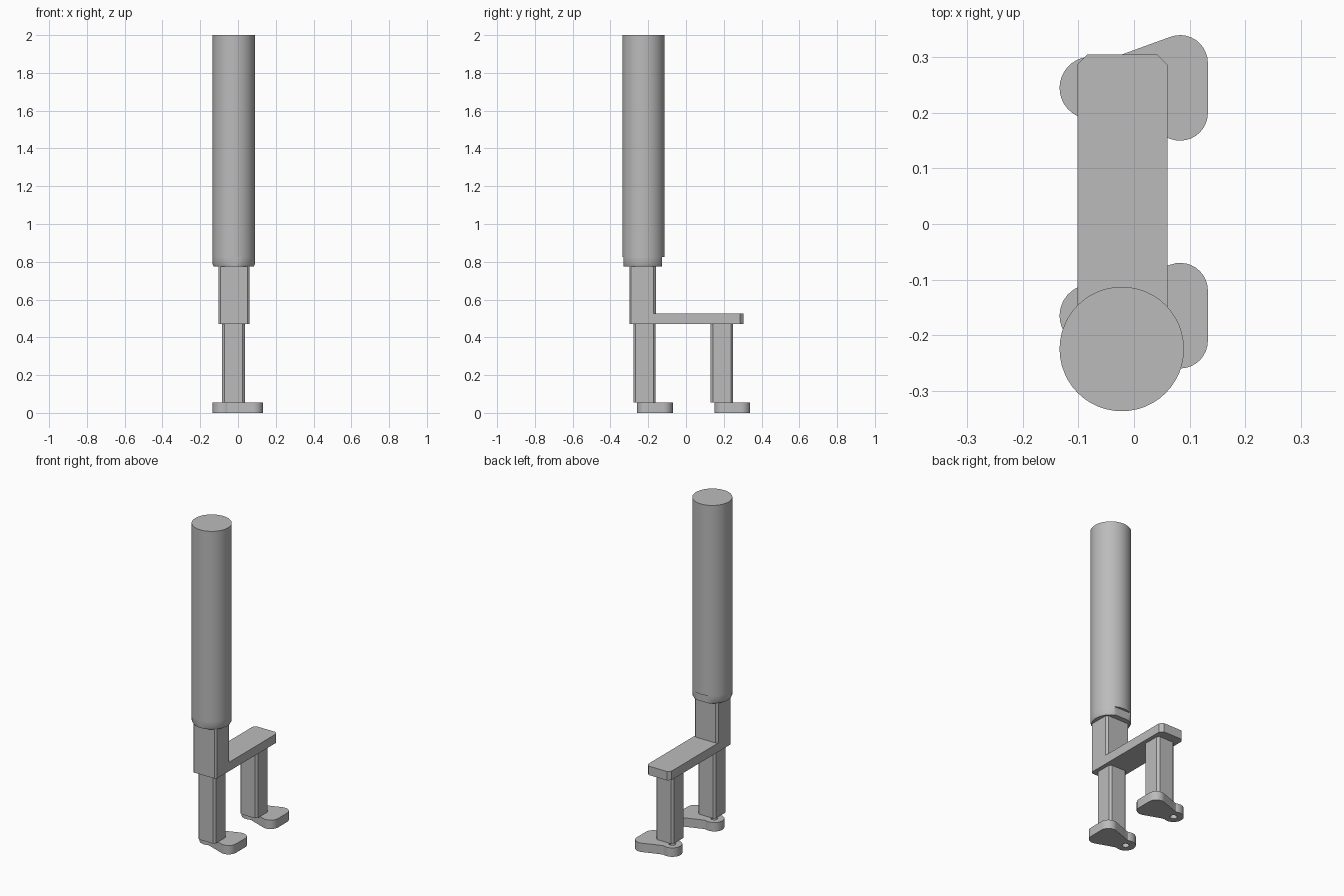
import bpy
import bmesh
from math import cos, sin, radians, tau

if "Cube" in bpy.data.objects:
    bpy.data.objects.remove(bpy.data.objects["Cube"])

GREY = (0.5, 0.5, 0.5, 1)
mat = bpy.data.materials.new("plain grey")
mat.use_nodes = True
mat.diffuse_color = GREY
mat.node_tree.nodes["Principled BSDF"].inputs["Base Color"].default_value = GREY


def finish(name, bm, smooth=False):
    bmesh.ops.recalc_face_normals(bm, faces=bm.faces)
    mesh = bpy.data.meshes.new(name)
    bm.to_mesh(mesh)
    bm.free()
    mesh.materials.append(mat)
    ob = bpy.data.objects.new(name, mesh)
    bpy.context.collection.objects.link(ob)
    if smooth:
        bpy.ops.object.select_all(action='DESELECT')
        ob.select_set(True)
        bpy.context.view_layer.objects.active = ob
        bpy.ops.object.shade_smooth_by_angle(angle=radians(30))
    return ob


def loft(name, rings, smooth=False):
    """Skin a stack of equal-length rings and cap both ends."""
    bm = bmesh.new()
    loops = [[bm.verts.new(p) for p in ring] for ring in rings]
    for low, high in zip(loops, loops[1:]):
        for i in range(len(low)):
            j = (i + 1) % len(low)
            bm.faces.new((low[i], low[j], high[j], high[i]))
    bm.faces.new(loops[0])
    bm.faces.new(loops[-1])
    return finish(name, bm, smooth)


def prism(name, outline, z0, z1, smooth=False):
    return loft(name, [[(x, y, z) for x, y in outline] for z in (z0, z1)], smooth)


def chamfered(x0, x1, y0, y1, front, back):
    """Rectangle outline with cut front and back corners."""
    return [(x0, y0 + front), (x0 + front, y0), (x1 - front, y0), (x1, y0 + front),
            (x1, y1 - back), (x1 - back, y1), (x0 + back, y1), (x0, y1 - back)]


def arc(cx, cy, r, start, end, steps):
    angles = [radians(start + (end - start) * i / steps) for i in range(steps + 1)]
    return [(cx + r * cos(a), cy + r * sin(a)) for a in angles]


# Tall round column, its lower collar flattened at front and back
CX, CY, R = -0.022, -0.225, 0.112


def column_ring(z, r, flat):
    ring = [(CX + r * cos(tau * i / 48), CY + r * sin(tau * i / 48), z) for i in range(48)]
    if flat:
        ring = [(x, min(max(y, -0.332), -0.128), z) for x, y, z in ring]
    return ring


loft("column", [column_ring(0.825, R, False), column_ring(2.0, R, False)], True)
loft("column_collar", [column_ring(0.775, R - 0.006, True), column_ring(0.787, R, True),
                       column_ring(0.825, R, True)], True)

# Block under the column and the arm reaching back
prism("upper_block", chamfered(-0.102, 0.06, -0.30, -0.16, 0.01, 0.012), 0.47, 0.78)
prism("arm", chamfered(-0.102, 0.06, -0.30, 0.305, 0.01, 0.018), 0.47, 0.525)

# Foot outline: round toe on one side, wide rounded pad on the other
half = arc(0.083, 0.045, 0.05, 0, 110, 10) + [(-0.022, 0.06), (-0.045, 0.0525)]
half += arc(-0.078, 0, 0.056, 65, 170, 10)
foot_outline = half + [(-0.134, 0)] + [(x, -y) for x, y in reversed(half)]

# Two legs, each on a foot with a bolt hole
for name, leg_y, foot_y in (("front", -0.22, -0.165), ("back", 0.19, 0.245)):
    prism(name + "_leg", chamfered(-0.084, 0.036, leg_y - 0.059, leg_y + 0.059, 0.012, 0.012),
          0.054, 0.48)
    foot = prism(name + "_foot", [(x, y + foot_y) for x, y in foot_outline], 0, 0.055)
    cutter = prism(name + "_hole_cutter", arc(-0.078, foot_y, 0.02, 0, 345, 23), -0.05, 0.1)
    cutter.hide_render = True
    cutter.hide_set(True)
    hole = foot.modifiers.new("bolt hole", 'BOOLEAN')
    hole.operation = 'DIFFERENCE'
    hole.solver = 'EXACT'
    hole.object = cutter
    bpy.ops.object.select_all(action='DESELECT')
    foot.select_set(True)
    bpy.context.view_layer.objects.active = foot
    bpy.ops.object.modifier_apply(modifier=hole.name)
    bpy.ops.object.shade_smooth_by_angle(angle=radians(30))
    bpy.data.objects.remove(cutter)
